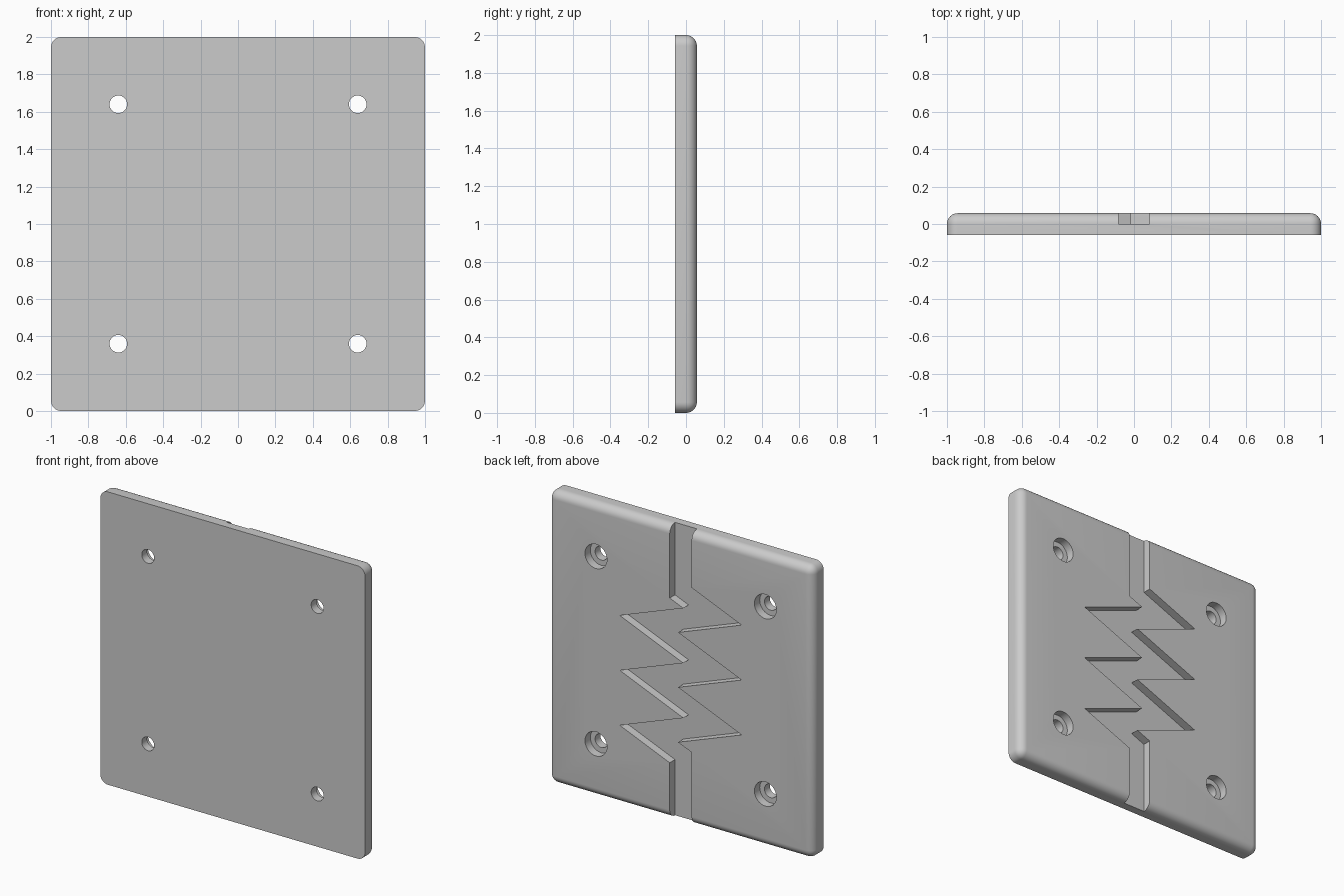
import bpy, bmesh, math
from mathutils import Matrix, Vector

HALF_T = 0.0575      # half the plate thickness
FILLET = 0.057
FLOOR_Y = 0.0        # depth level of the groove floor

old = bpy.data.objects.get("Cube")
if old:
    bpy.data.objects.remove(old, do_unlink=True)

# Single grey material
grey = bpy.data.materials.new("plain_grey")
grey.use_nodes = True
colour = (0.6, 0.6, 0.6, 1)
grey.diffuse_color = colour
grey.node_tree.nodes["Principled BSDF"].inputs["Base Color"].default_value = colour


def make_object(name, bm):
    bmesh.ops.recalc_face_normals(bm, faces=bm.faces)
    mesh = bpy.data.meshes.new(name)
    bm.to_mesh(mesh)
    bm.free()
    mesh.materials.append(grey)
    obj = bpy.data.objects.new(name, mesh)
    bpy.context.collection.objects.link(obj)
    return obj


# Plate: square slab, rounded everywhere except around its flat front face
bm = bmesh.new()
bmesh.ops.create_cube(bm, size=2)
bmesh.ops.transform(bm, verts=bm.verts,
                    matrix=Matrix.Translation((0, 0, 1)) @ Matrix.Diagonal((1, HALF_T, 1, 1)))
rounded = [e for e in bm.edges if any(v.co.y > 0 for v in e.verts)]
bmesh.ops.bevel(bm, geom=rounded, offset=FILLET, segments=8, profile=0.5, affect='EDGES')
plate = make_object("plate", bm)

# Zigzag groove: one side of the outline, the other is its half turn
side = [(0.083, 2.2), (0.083, 1.505)]
for i in range(3):
    z = 1.463 - 0.375 * i
    side += [(-0.02, z), (0.46, z - 0.178)]
side += [(0.083, 0.38), (0.083, -0.2)]
outline = side + [(-x, 2 - z) for x, z in side]

bm = bmesh.new()
face = bm.faces.new([bm.verts.new((x, FLOOR_Y, z)) for x, z in outline])
grown = bmesh.ops.extrude_face_region(bm, geom=[face])["geom"]
bmesh.ops.translate(bm, vec=Vector((0, 0.2, 0)),
                    verts=[g for g in grown if isinstance(g, bmesh.types.BMVert)])
cutters = [make_object("groove_cutter", bm)]

# Screw holes: lathe profile of (radius, y), wide at the back
profile = [(0, -0.2), (0.047, -0.2), (0.047, 0.0), (0.083, 0.0), (0.083, 0.2), (0, 0.2)]
for sx in (-1, 1):
    for sz in (-1, 1):
        bm = bmesh.new()
        pts = [bm.verts.new((r, y, 0)) for r, y in profile]
        edges = [bm.edges.new(pair) for pair in zip(pts, pts[1:])]
        bmesh.ops.spin(bm, geom=pts + edges, cent=(0, 0, 0), axis=(0, 1, 0),
                       angle=math.tau, steps=32)
        bmesh.ops.remove_doubles(bm, verts=bm.verts, dist=0.0001)
        bmesh.ops.translate(bm, verts=bm.verts, vec=(0.64 * sx, 0, 1 + 0.64 * sz))
        cutters.append(make_object("screw_hole_cutter", bm))

# Cut everything, then drop the cutters
bpy.context.view_layer.objects.active = plate
plate.select_set(True)
for cutter in cutters:
    mod = plate.modifiers.new("cut", 'BOOLEAN')
    mod.operation = 'DIFFERENCE'
    mod.solver = 'EXACT'
    mod.object = cutter
    bpy.ops.object.modifier_apply(modifier=mod.name)
    bpy.data.objects.remove(cutter, do_unlink=True)

bpy.ops.object.shade_smooth_by_angle(angle=math.radians(30))
